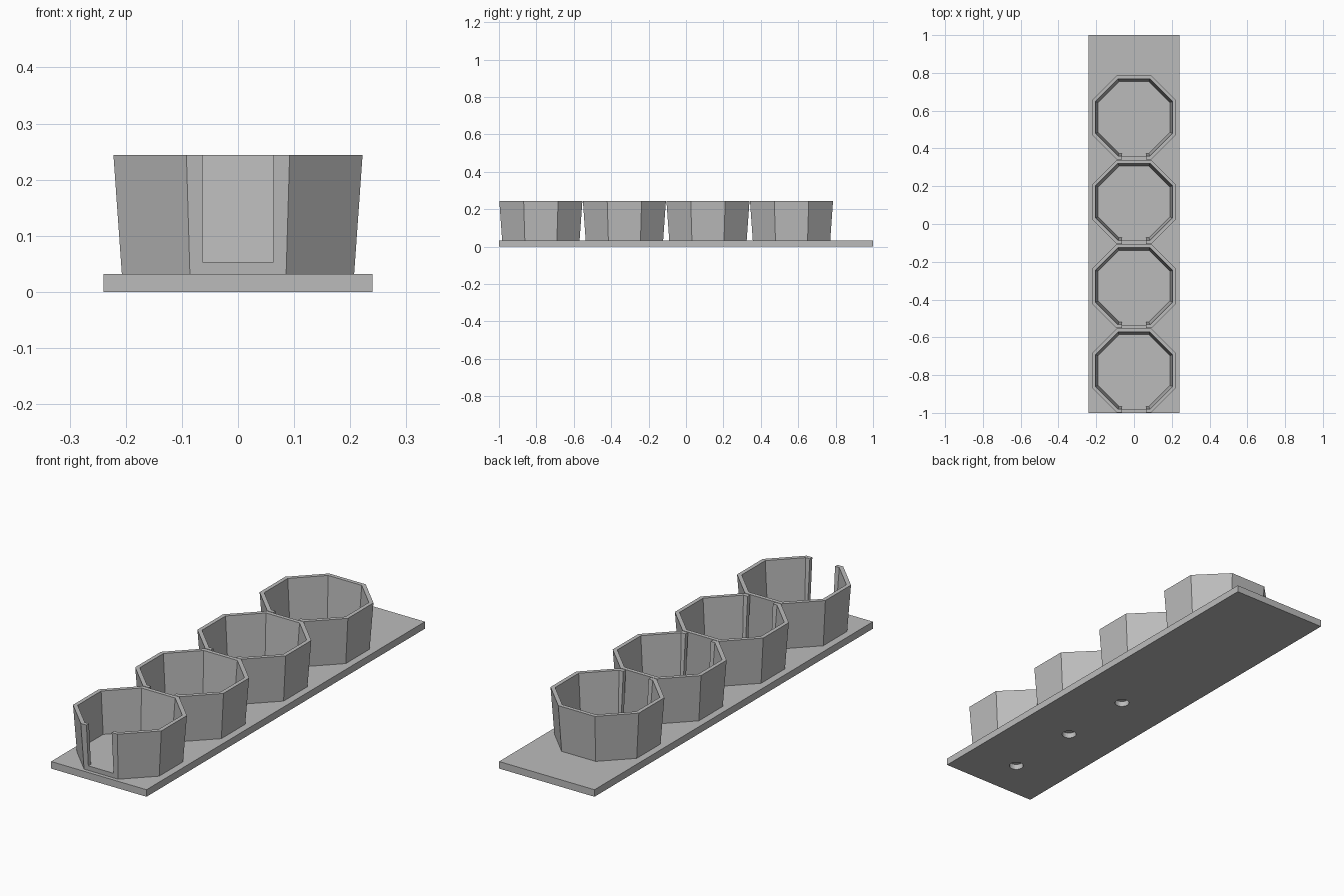
import bpy, bmesh, math
from mathutils import Matrix

cube = bpy.data.objects.get("Cube")
if cube:
    bpy.data.objects.remove(cube)

grey = bpy.data.materials.new("plain_grey")
grey.use_nodes = True
COLOUR = (0.5, 0.5, 0.5, 1)
grey.diffuse_color = COLOUR
grey.node_tree.nodes["Principled BSDF"].inputs["Base Color"].default_value = COLOUR

BASE_TOP, RIM, FLOOR = 0.032, 0.244, 0.053
FIRST_CUP, PITCH, CUPS = -0.776, 0.4467, 4


def make_object(name, bm):
    bmesh.ops.recalc_face_normals(bm, faces=bm.faces)
    mesh = bpy.data.meshes.new(name)
    bm.to_mesh(mesh)
    bm.free()
    mesh.materials.append(grey)
    obj = bpy.data.objects.new(name, mesh)
    bpy.context.collection.objects.link(obj)
    return obj


def make_box(name, size, centre):
    bm = bmesh.new()
    bmesh.ops.create_cube(bm, size=1, matrix=Matrix.Translation(centre) @ Matrix.Diagonal((*size, 1)))
    return make_object(name, bm)


def octagon(bm, apothem, z):
    radius = apothem / math.cos(math.pi / 8)
    angles = [math.pi / 8 + i * math.pi / 4 for i in range(8)]
    return [bm.verts.new((radius * math.cos(a), radius * math.sin(a), z)) for a in angles]


def make_cup(name):
    # Tapered eight-sided cup, lofted up the outside and down the inside
    bm = bmesh.new()
    profile = [(0.207, BASE_TOP), (0.222, RIM), (0.204, RIM), (0.190, FLOOR)]
    rings = [octagon(bm, a, z) for a, z in profile]
    for low, high in zip(rings, rings[1:]):
        for i in range(8):
            j = (i + 1) % 8
            bm.faces.new((low[i], low[j], high[j], high[i]))
    bm.faces.new(rings[0])
    bm.faces.new(rings[-1])
    return make_object(name, bm)


def cut(target, cutter):
    mod = target.modifiers.new("cut", "BOOLEAN")
    mod.operation = "DIFFERENCE"
    mod.solver = "EXACT"
    mod.object = cutter
    cutter.hide_render = True
    cutter.hide_set(True)


# Base plate with blind mounting holes underneath
base = make_box("base_plate", (0.48, 2.0, BASE_TOP), (0, 0, BASE_TOP / 2))
for i, y in enumerate((-0.81, -0.447, -0.083)):
    bm = bmesh.new()
    bmesh.ops.create_cone(bm, cap_ends=True, segments=24, radius1=0.031, radius2=0.031,
                          depth=0.05, matrix=Matrix.Translation((0, y, 0)))
    cut(base, make_object(f"hole_cutter_{i + 1}", bm))

# Row of cups, each with a slot in its front wall
for i in range(CUPS):
    y = FIRST_CUP + i * PITCH
    cup = make_cup(f"cup_{i + 1}")
    cup.location.y = y
    slot = make_box(f"slot_cutter_{i + 1}", (0.127, 0.074, 0.3), (0, y - 0.213, FLOOR + 0.1505))
    cut(cup, slot)
